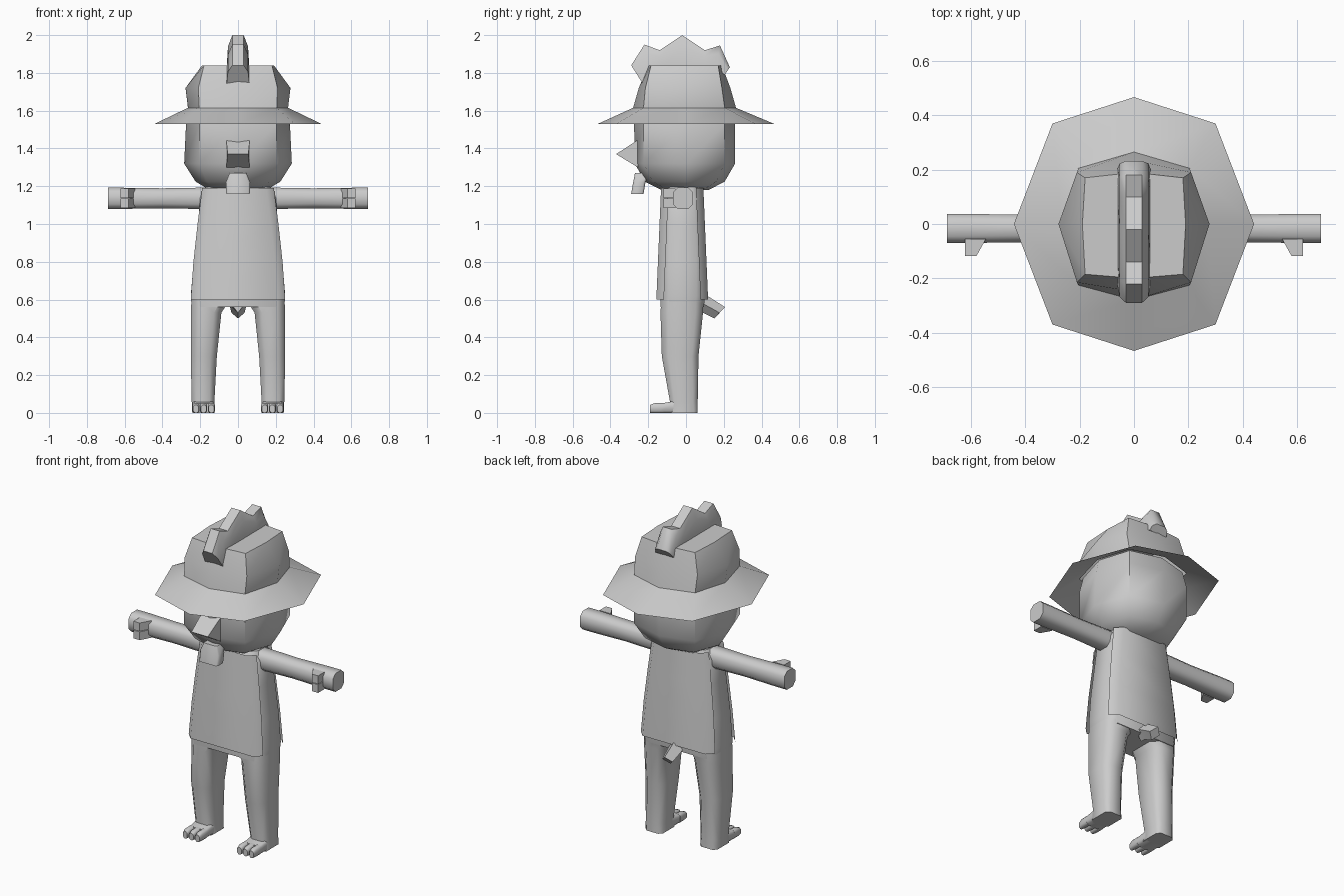
import bpy, math

grey = bpy.data.materials.new("plain_grey")
grey.diffuse_color = (0.6, 0.6, 0.6, 1)


def loft(name, rings, caps=(True, True), closed=True, angle=50, mirror=False):
    """Skin a list of equal-length rings; optionally mirrored in x."""
    n = len(rings[0])
    verts = [p for r in rings for p in r]
    faces = []
    for i in range(len(rings) - 1):
        for j in range(n if closed else n - 1):
            k = (j + 1) % n
            faces.append((i * n + j, i * n + k, (i + 1) * n + k, (i + 1) * n + j))
    if caps[0]:
        faces.append(tuple(reversed(range(n))))
    if caps[1]:
        faces.append(tuple(range((len(rings) - 1) * n, len(rings) * n)))
    mesh = bpy.data.meshes.new(name)
    mesh.from_pydata(verts, [], faces)
    mesh.materials.append(grey)
    ob = bpy.data.objects.new(name, mesh)
    bpy.context.collection.objects.link(ob)
    bpy.ops.object.select_all(action='DESELECT')
    ob.select_set(True)
    bpy.context.view_layer.objects.active = ob
    bpy.ops.object.mode_set(mode='EDIT')
    bpy.ops.mesh.select_all(action='SELECT')
    bpy.ops.mesh.normals_make_consistent(inside=False)
    bpy.ops.object.mode_set(mode='OBJECT')
    bpy.ops.object.shade_smooth_by_angle(angle=math.radians(angle))
    if mirror:
        ob.modifiers.new("mirror", 'MIRROR').use_mirror_merge = False
    return ob


def chamfer_rect(a0, a1, b0, b1, c):
    return [(a0 + c, b0), (a1 - c, b0), (a1, b0 + c), (a1, b1 - c),
            (a1 - c, b1), (a0 + c, b1), (a0, b1 - c), (a0, b0 + c)]


def z_ring(z, x0, x1, y0, y1, c):
    return [(x, y, z) for x, y in chamfer_rect(x0, x1, y0, y1, c)]


def oct_ring(z, side, dx, dy0, dy1, front, back):
    """Eight-sided ring with points on both axes and the diagonals."""
    return [(0, front, z), (dx, dy0, z), (side, 0, z), (dx, dy1, z),
            (0, back, z), (-dx, dy1, z), (-side, 0, z), (-dx, dy0, z)]


# Head
loft("head", [
    oct_ring(1.18, 0.15, 0.11, -0.10, 0.09, -0.13, 0.12),
    oct_ring(1.225, 0.225, 0.165, -0.175, 0.16, -0.22, 0.205),
    oct_ring(1.32, 0.285, 0.205, -0.225, 0.205, -0.27, 0.26),
    oct_ring(1.53, 0.275, 0.205, -0.225, 0.205, -0.275, 0.26),
    oct_ring(1.62, 0.25, 0.19, -0.21, 0.19, -0.25, 0.24)])

# Hat: brim sweeping up into the crown, open underneath
loft("hat", [
    oct_ring(1.53, 0.442, 0.30, -0.37, 0.37, -0.467, 0.467),
    oct_ring(1.615, 0.265, 0.205, -0.225, 0.205, -0.28, 0.265),
    oct_ring(1.72, 0.278, 0.21, -0.215, 0.19, -0.25, 0.235),
    oct_ring(1.84, 0.19, 0.18, -0.185, 0.17, -0.20, 0.19)],
    caps=(False, True))

# Crest running front to back over the hat: (bottom y, z, top y, z)
crest = [(-0.23, 1.745, -0.29, 1.84), (-0.19, 1.80, -0.22, 1.95),
         (-0.13, 1.83, -0.14, 1.92), (-0.02, 1.83, -0.02, 2.0),
         (0.10, 1.83, 0.10, 1.92), (0.16, 1.82, 0.18, 1.945),
         (0.205, 1.79, 0.232, 1.83)]
rings = []
for by, bz, ty, tz in crest:
    ring = []
    for t, w in ((0, 0.06), (0.65, 0.053), (1, 0.03)):
        ring.append((w, by + (ty - by) * t, bz + (tz - bz) * t))
    rings.append(ring + [(-x, y, z) for x, y, z in reversed(ring)])
loft("crest", rings)

# Nose wedge and the tuft hanging below it
loft("nose", [[(s * 0.062, -0.255, 1.30), (s * 0.055, -0.37, 1.37),
               (s * 0.062, -0.255, 1.445)] for s in (-1, 1)], angle=30)
loft("chin_tuft", [
    z_ring(1.16, -0.062, 0.062, -0.29, -0.225, 0.008),
    z_ring(1.22, -0.065, 0.065, -0.28, -0.215, 0.010),
    z_ring(1.27, -0.045, 0.045, -0.27, -0.19, 0.008)])

# Torso
loft("torso", [
    z_ring(0.56, -0.245, 0.245, -0.135, 0.095, 0.045),
    z_ring(0.62, -0.25, 0.25, -0.135, 0.10, 0.045),
    z_ring(0.80, -0.235, 0.235, -0.135, 0.10, 0.045),
    z_ring(1.00, -0.212, 0.212, -0.13, 0.095, 0.045),
    z_ring(1.14, -0.20, 0.20, -0.12, 0.085, 0.045),
    z_ring(1.195, -0.17, 0.17, -0.09, 0.07, 0.035)])

# Garment panels hanging over the front and back
for name, s, lo, hi in (("front_panel", -1, 0.157, 0.132),
                        ("back_panel", 1, 0.117, 0.092)):
    rows = []
    for z, hx in ((0.60, 0.25), (0.80, 0.236), (1.00, 0.214), (1.19, 0.19)):
        y = lo + (hi - lo) * (z - 0.6) / 0.59
        rows.append([(-hx, s * (y - 0.04), z), (-hx + 0.04, s * y, z),
                     (hx - 0.04, s * y, z), (hx, s * (y - 0.04), z)])
    loft(name, rows, caps=(False, False), closed=False)

# Arms with squared hands
arm = [(0.15, 0.0), (0.22, 0.0), (0.40, 0.003), (0.61, 0.0), (0.688, 0.0)]
loft("arm", [[(x, y, z) for y, z in
              chamfer_rect(-0.07 + d, 0.037 - d, 1.08 + d, 1.192 - d, 0.025)]
             for x, d in arm], mirror=True)

# Curled fingers on the front of each hand
for i, z in enumerate((1.084, 1.138)):
    loft(f"finger_{i}", [[(0.545, -0.055, h), (0.58, -0.118, h),
                          (0.622, -0.118, h), (0.622, -0.055, h)]
                         for h in (z, z + 0.05)], mirror=True, angle=40)

# Legs
loft("leg", [
    z_ring(0.00, 0.125, 0.242, -0.09, 0.062, 0.02),
    z_ring(0.06, 0.125, 0.245, -0.085, 0.062, 0.025),
    z_ring(0.30, 0.112, 0.25, -0.128, 0.066, 0.035),
    z_ring(0.53, 0.088, 0.248, -0.135, 0.09, 0.04),
    z_ring(0.62, 0.03, 0.247, -0.13, 0.093, 0.04)], mirror=True)


def y_ring(y, x0, x1, z0, z1, c):
    return [(x, y, z) for x, z in chamfer_rect(x0, x1, z0, z1, c)]


# Feet and three toes each
loft("foot", [y_ring(-0.13, 0.123, 0.242, 0, 0.05, 0.01),
              y_ring(-0.05, 0.125, 0.242, 0, 0.065, 0.01)], mirror=True)
for i in range(3):
    x = 0.122 + i * 0.041
    loft(f"toe_{i}", [y_ring(-0.19, x + 0.005, x + 0.033, 0, 0.042, 0.009),
                      y_ring(-0.165, x, x + 0.038, 0, 0.052, 0.009),
                      y_ring(-0.12, x, x + 0.038, 0, 0.052, 0.009)], mirror=True)

# Stubby tail, diamond in section
loft("tail", [
    [(0, 0.07, 0.65), (0.045, 0.065, 0.59), (0, 0.06, 0.53), (-0.045, 0.065, 0.59)],
    [(0, 0.12, 0.615), (0.045, 0.105, 0.57), (0, 0.09, 0.53), (-0.045, 0.105, 0.57)],
    [(0, 0.207, 0.56), (0.035, 0.178, 0.53), (0, 0.15, 0.50), (-0.035, 0.178, 0.53)]])
